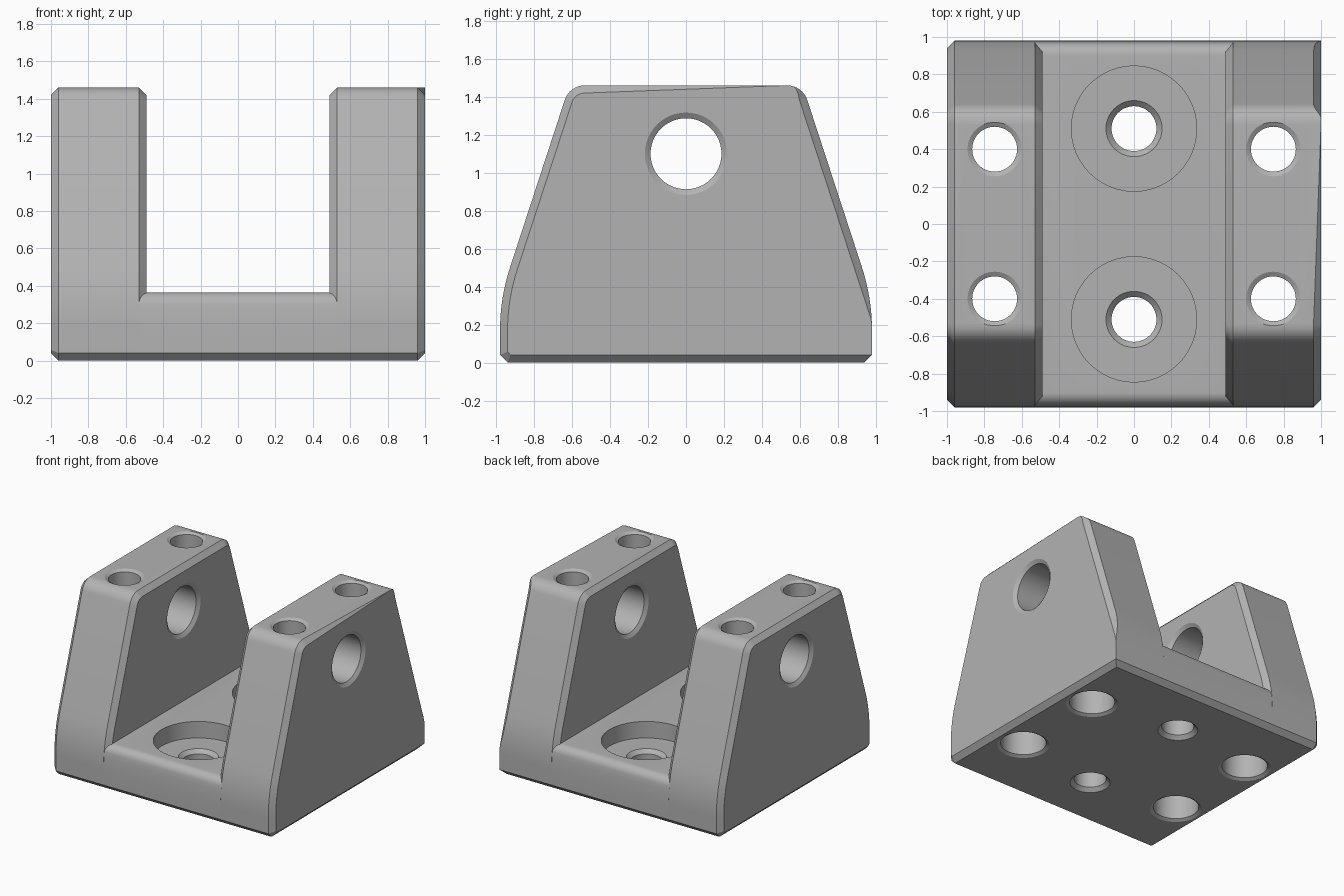
import bpy, bmesh, math
from mathutils import Vector

if "Cube" in bpy.data.objects:
    bpy.data.objects.remove(bpy.data.objects["Cube"])

CHAMFER = 0.04

grey = bpy.data.materials.new("machined_grey")
grey.use_nodes = True
grey.diffuse_color = (0.45, 0.45, 0.45, 1)
grey.node_tree.nodes["Principled BSDF"].inputs["Base Color"].default_value = grey.diffuse_color


def rounded(prev, corner, nxt, t, steps):
    """Arc that replaces a corner, tangent at distance t from it."""
    c = Vector(corner)
    u, v = (Vector(prev) - c).normalized(), (Vector(nxt) - c).normalized()
    half = u.angle(v) / 2
    centre = c + (u + v).normalized() * t / math.cos(half)
    a, b = c + u * t - centre, c + v * t - centre
    total = a.angle(b)
    return [centre + (a * math.sin((1 - k / steps) * total) + b * math.sin(k / steps * total))
            / math.sin(total) for k in range(steps + 1)]


def mirrored(half):
    """Close a half profile (y > 0, bottom to top) across y = 0."""
    return half + [Vector((-p.x, p.y)) for p in reversed(half)]


def inset(points, amounts):
    """Move each profile point inward by its own amount, with mitred corners."""
    out = []
    for i, p in enumerate(points):
        a = (p - points[i - 1]).normalized()
        b = (points[(i + 1) % len(points)] - p).normalized()
        n1, n2 = Vector((-a.y, a.x)), Vector((-b.y, b.x))
        out.append(p + (n1 + n2) * amounts[i] / (1 + n1.dot(n2)))
    return out


def finish(bm, name):
    bmesh.ops.remove_doubles(bm, verts=bm.verts, dist=1e-5)
    bmesh.ops.recalc_face_normals(bm, faces=bm.faces)
    mesh = bpy.data.meshes.new(name)
    bm.to_mesh(mesh)
    bm.free()
    mesh.materials.append(grey)
    obj = bpy.data.objects.new(name, mesh)
    bpy.context.collection.objects.link(obj)
    return obj


def loft(name, rings):
    """Skin closed rings of 3D points and cap the ends."""
    bm = bmesh.new()
    vs = [[bm.verts.new(p) for p in ring] for ring in rings]
    n = len(vs[0])
    for r0, r1 in zip(vs, vs[1:]):
        for i in range(n):
            j = (i + 1) % n
            bm.faces.new((r0[i], r0[j], r1[j], r1[i]))
    bm.faces.new(vs[0])
    bm.faces.new(vs[-1])
    return finish(bm, name)


def drill(part, holes):
    """Cut turned holes: each is (origin, axis, [(radius, distance), ...])."""
    bm = bmesh.new()
    seg = 48
    for origin, axis, steps in holes:
        rings = []
        for r, h in steps:
            ring = []
            for k in range(seg):
                a = 2 * math.pi * k / seg
                c, s = r * math.cos(a), r * math.sin(a)
                offset = Vector((h, c, s)) if axis == "x" else Vector((c, s, h))
                ring.append(bm.verts.new(Vector(origin) + offset))
            rings.append(ring)
        for r0, r1 in zip(rings, rings[1:]):
            for k in range(seg):
                j = (k + 1) % seg
                bm.faces.new((r0[k], r0[j], r1[j], r1[k]))
        bm.faces.new(rings[0])
        bm.faces.new(rings[-1])
    cutter = finish(bm, "hole_cutter")
    cutter.hide_render = True
    mod = part.modifiers.new("holes", "BOOLEAN")
    mod.operation, mod.solver, mod.object = "DIFFERENCE", "EXACT", cutter
    graph = bpy.context.evaluated_depsgraph_get()
    mesh = bpy.data.meshes.new_from_object(part.evaluated_get(graph))
    part.modifiers.clear()
    part.data = mesh
    bpy.data.objects.remove(cutter)


def through(lo, hi, r_lo, r_hi, rim, step=None):
    """Hole from lo to hi with chamfered rims and an optional change of radius."""
    middle = [(r_lo, step), (r_hi, step)] if step else []
    return ([(r_lo + 2 * rim, lo - rim), (r_lo, lo + rim)] + middle +
            [(r_hi, hi - rim), (r_hi + 2 * rim, hi + rim)])


# Cheek outline: chamfered foot, curved flank, rounded shoulder
foot = [Vector((0.94, 0)), Vector((0.98, 0.04))]
bend, shoulder = (0.98, 0.34), (0.614, 1.46)
outline = mirrored(foot + rounded(foot[1], bend, shoulder, 0.17, 10)
                   + rounded(bend, shoulder, (0, 1.46), 0.08, 8))
even = [CHAMFER] * len(outline)

# On one outer back edge the chamfer follows the straight flank and runs out
runout = []
for p in outline:
    d = CHAMFER
    if p.x > 0 and p.y > 0.01:
        d = min(CHAMFER, max(0, 0.95 * (p.x - 0.976 + 0.327 * (p.y - 0.226))))
    runout.append(d)

for name, side, outer in (("left_cheek", 1, runout), ("right_cheek", -1, even)):
    def ring(x_of, pts):
        return [(side * x, p.x, p.y) for x, p in zip(x_of, pts)]
    n = len(outline)
    cheek = loft(name, [
        ring([0.49] * n, inset(outline, even)),
        ring([0.53] * n, outline),
        ring([1 - d for d in outer], outline),
        ring([1] * n, inset(outline, outer))])
    # Pin bore across, and two stepped bolt holes from top to bottom
    holes = [((0, 0, 1.1), "x", [(r, side * h) for r, h in through(0.49, 1, 0.187, 0.187, 0.02)])]
    for y in (-0.4, 0.4):
        holes.append(((side * 0.745, y, 0), "z", through(0, 1.46, 0.17, 0.12, 0.015, 0.75)))
    # Keep the rims at their true size on the surface
    holes = [(o, a, [(r + (0.02 if i in (0, len(s) - 1) else 0), h)
                     for i, (r, h) in enumerate(s)]) for o, a, s in holes]
    drill(cheek, holes)

# Base plate between the cheeks, with rounded front and back lips
flank = [Vector((0.98, 0.17)), Vector((0.975, 0.27))]
lip = rounded(flank[1], (0.962, 0.365), (0, 0.365), 0.06, 8)
section = mirrored(foot + flank + lip)
base = loft("base_plate", [[(x, p.x, p.y) for p in section] for x in (-0.53, 0.53)])
drill(base, [((0, y, 0), "z", [(0.18, -0.03), (0.12, 0.03), (0.12, 0.2), (0.15, 0.23),
                               (0.335, 0.23), (0.335, 0.4)]) for y in (-0.51, 0.51)])

# Smooth rounds, keep machined edges crisp
bpy.ops.object.select_all(action="DESELECT")
for obj in bpy.context.collection.objects:
    if obj.type == "MESH" and obj.data.materials and obj.data.materials[0] == grey:
        obj.select_set(True)
        bpy.context.view_layer.objects.active = obj
bpy.ops.object.shade_smooth_by_angle(angle=math.radians(25))
